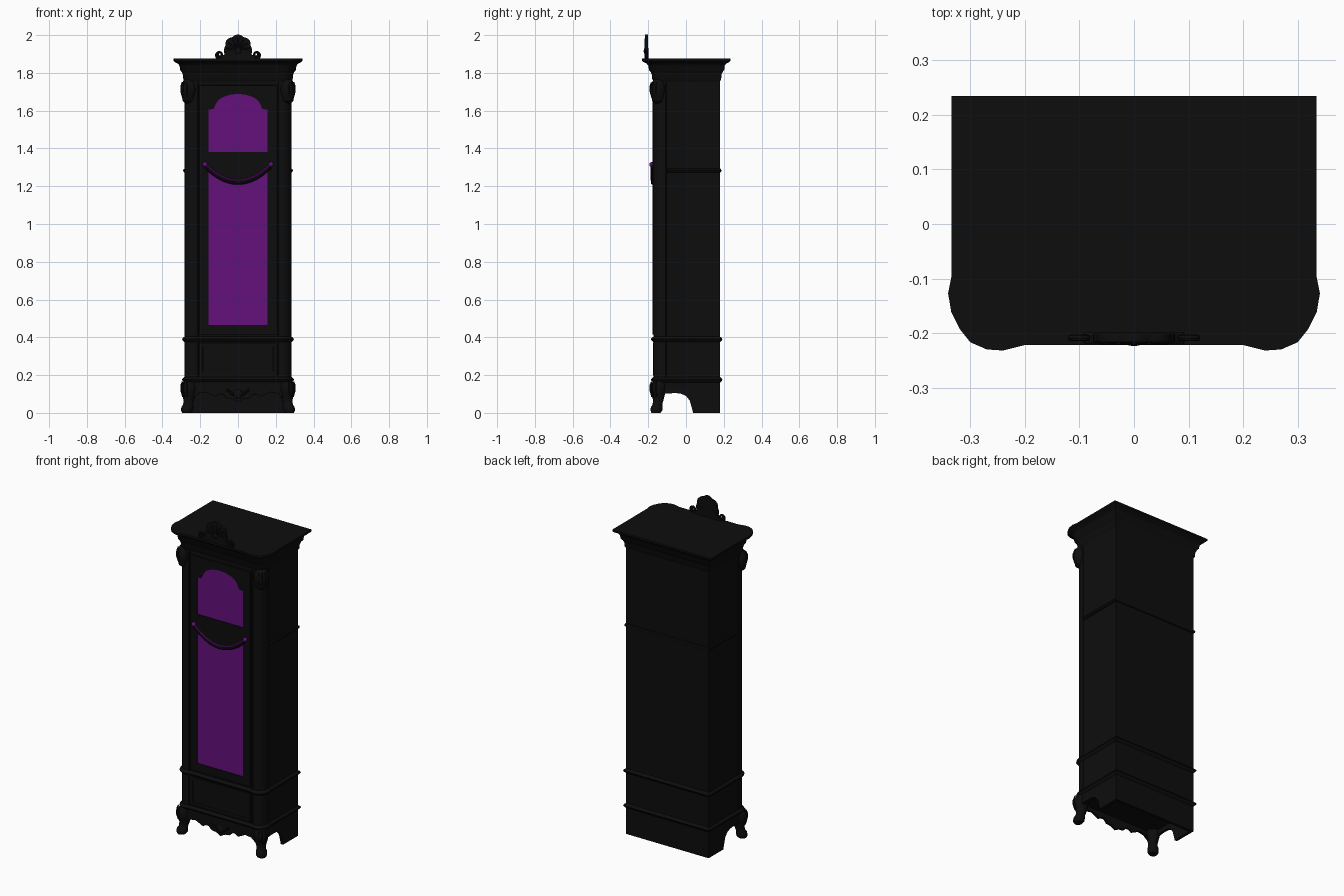
import bpy, bmesh, math
from mathutils import Vector

if "Cube" in bpy.data.objects:
    bpy.data.objects.remove(bpy.data.objects["Cube"])


def material(name, color):
    m = bpy.data.materials.new(name)
    m.use_nodes = True
    m.diffuse_color = color
    m.node_tree.nodes["Principled BSDF"].inputs["Base Color"].default_value = color
    return m


EBONY = material("ebony black", (0.004, 0.004, 0.004, 1))
PURPLE = material("purple glass", (0.13, 0.005, 0.2, 1))
parts = []


def add(name, data, mat):
    data.materials.append(mat)
    ob = bpy.data.objects.new(name, data)
    bpy.context.collection.objects.link(ob)
    parts.append(ob)
    return ob


def loft(name, rings, mat=EBONY):
    """Skin a stack of equal-length rings and cap both ends."""
    bm = bmesh.new()
    rows = [[bm.verts.new(p) for p in ring] for ring in rings]
    n = len(rows[0])
    for a, b in zip(rows, rows[1:]):
        for i in range(n):
            bm.faces.new((a[i], a[(i + 1) % n], b[(i + 1) % n], b[i]))
    bm.faces.new(rows[0])
    bm.faces.new(rows[-1])
    bmesh.ops.recalc_face_normals(bm, faces=bm.faces)
    me = bpy.data.meshes.new(name)
    bm.to_mesh(me)
    bm.free()
    return add(name, me, mat)


def plate(name, loops, at, half, mat=EBONY, side=False, bevel=0):
    """Upright plate from flat outlines; later loops become holes."""
    cu = bpy.data.curves.new(name, 'CURVE')
    cu.dimensions = '2D'
    cu.fill_mode = 'BOTH'
    cu.extrude = half - bevel
    cu.bevel_depth = bevel
    for loop in loops:
        sp = cu.splines.new('POLY')
        sp.points.add(len(loop) - 1)
        for p, (x, z) in zip(sp.points, loop):
            p.co = (x, z, 0, 1)
        sp.use_cyclic_u = True
    ob = add(name, cu, mat)
    ob.rotation_euler = (math.pi / 2, 0, math.pi / 2 if side else 0)
    ob.location = (at, 0, 0) if side else (0, at, 0)
    return ob


def tube(name, path, radius, mat=EBONY, closed=False):
    cu = bpy.data.curves.new(name, 'CURVE')
    cu.dimensions = '3D'
    cu.bevel_depth = radius
    cu.bevel_resolution = 2
    cu.use_fill_caps = True
    sp = cu.splines.new('POLY')
    sp.points.add(len(path) - 1)
    for p, co in zip(sp.points, path):
        p.co = (*co, 1)
    sp.use_cyclic_u = closed
    return add(name, cu, mat)


def ball(name, center, radius, mat=EBONY, squash=(1, 1, 1)):
    bm = bmesh.new()
    bmesh.ops.create_uvsphere(bm, u_segments=12, v_segments=8, radius=radius)
    bmesh.ops.scale(bm, vec=squash, verts=bm.verts)
    bmesh.ops.translate(bm, vec=center, verts=bm.verts)
    me = bpy.data.meshes.new(name)
    bm.to_mesh(me)
    bm.free()
    return add(name, me, mat)


def rect(w, z0, z1):
    return [(-w, z0), (w, z0), (w, z1), (-w, z1)]


def mirrored(half):
    return half + [(-x, z) for x, z in reversed(half) if x > 0]


CORNER = [(0, .125), (.006, .095), (0, .06), (-.015, .03),
          (-.035, .005), (-.065, -.008), (-.095, -.01), (-.135, 0)]


def outline(z, d):
    """Cabinet plan with bulging front corners, grown outward by d."""
    hx, front, back = .28 + d, -.167 - d, .18 + d
    k = .5 + .5 * d / .055
    half = [(hx, back)] + [(hx + k * x, front + k * y) for x, y in CORNER]
    return [(x, y, z) for x, y in half] + [(-x, y, z) for x, y in reversed(half)]


def circle(x, y, z, r, n=14):
    return [(x + r * math.cos(i * math.tau / n), y + r * math.sin(i * math.tau / n), z)
            for i in range(n)]


# Carcass, cornice and mouldings
loft("cabinet_body", [outline(.13, 0), outline(1.78, 0)])
loft("cornice", [outline(z, d) for z, d in (
    (1.755, 0), (1.765, .006), (1.79, .008), (1.805, .014), (1.815, .022),
    (1.838, .025), (1.848, .032), (1.858, .05), (1.863, .055), (1.875, .055))])
for name, z in (("waist_moulding", .39), ("base_moulding", .176)):
    loft(name, [outline(z + h, d) for h, d in (
        (-.016, 0), (-.008, .008), (0, .013), (.008, .008), (.014, 0))])
tube("upper_moulding", [(.28, -.1, 1.283), (.28, .18, 1.283),
                        (-.28, .18, 1.283), (-.28, -.1, 1.283)], .011)

# Plinth: back panel, arched side panels and scalloped apron
plate("back_plinth", [rect(.28, 0, .13)], .172, .008)
side_shape = [(.18, 0), (.18, .13), (-.13, .13), (-.13, .1), (-.06, .105), (-.03, .103),
              (0, .09), (.02, .065), (.03, .03), (.038, 0)]
for s in (1, -1):
    plate("side_plinth", [side_shape], s * .272, .008, side=True)
plate("apron", [mirrored([(0, .172), (.235, .172), (.235, .085), (.21, .105), (.17, .112),
                          (.14, .098), (.12, .088), (.1, .1), (.08, .1), (.06, .08),
                          (.03, .076), (0, .06)])], -.163, .008, bevel=.002)
ball("apron_shell", (0, -.172, .1), .025, squash=(1, .4, 1))
for s in (1, -1):
    tube("apron_leaf", [(s * x, -.172, z) for x, z in
                        ((.01, .09), (.03, .1), (.05, .118), (.06, .125))], .007)

# Cabriole legs and carved brackets on the corner posts
LEG = [(0, .272, .024), (.012, .27, .032), (.03, .268, .032), (.045, .264, .026),
       (.07, .26, .029), (.1, .26, .037), (.13, .261, .043), (.15, .258, .04), (.172, .25, .035)]
BRACKET = [(1.635, .26, .012), (1.65, .262, .03), (1.675, .262, .036), (1.7, .262, .043),
           (1.73, .262, .042), (1.75, .26, .034), (1.765, .255, .03)]
for s in (1, -1):
    for name, sections in (("front_leg", LEG), ("post_bracket", BRACKET)):
        loft(name, [circle(s * x, .113 - x, z, r) for z, x, r in sections])
    for zc, name in ((.13, "knee_leaf"), (1.715, "bracket_leaf")):
        for a in (-75, -45, -15):
            c, t = math.cos(math.radians(a)), math.sin(math.radians(a))
            tube(name, [(s * (.261 + r * c), -.149 + r * t, zc + h) for r, h in
                        ((.034, .035), (.042, .015), (.042, -.01), (.032, -.045))], .004)
    # Beads framing the corner posts
    tube("post_front_bead", [(s * .215, -.168, .19), (s * .215, -.168, 1.75)], .005)
    tube("post_side_bead", [(s * .28, -.108, .19), (s * .28, -.108, 1.75)], .004)


# Door with two window openings
def sag(x):
    return 1.225 + .088 * (x / .175) ** 2


N = 16
arch = [(.155, 1.38), (.155, 1.605), (.128, 1.61)]
arch += [(.122 * math.cos(a), 1.618 + .07 * math.sin(a))
         for a in (i * math.pi / 2 / 10 for i in range(1, 11))]
arch[-1] = (0, 1.688)
arch = mirrored(arch)
xs = [.155 - .31 * i / N for i in range(N + 1)]
lower = [(-.155, .465), (.155, .465)] + [(x, sag(x) - .012) for x in xs]
plate("door_frame", [rect(.205, .415, 1.735), arch, lower], -.169, .006)
plate("upper_glass", [arch], -.168, .003, PURPLE)
plate("lower_glass", [lower], -.168, .003, PURPLE)
tube("door_edge_bead", [(x, -.174, z) for x, z in rect(.203, .417, 1.733)], .003, closed=True)

# Swag across the door
xs = [.175 - .35 * i / 20 for i in range(21)]
tube("swag_rod", [(x, -.181, sag(x) + .005) for x in xs], .006, PURPLE)
tube("swag_band", [(x, -.177, sag(x) - .008) for x in xs], .009)
for s in (1, -1):
    ball("swag_knob", (s * .175, -.181, 1.315), .013, PURPLE)

# Lower drawer front with a raised border
plate("drawer_panel", [rect(.205, .2, .37)], -.168, .005)
plate("drawer_border", [rect(.205, .2, .37), rect(.188, .217, .353)], -.171, .005, bevel=.002)

# Crest: lobed shell, ribs and scrolls
shell = []
for i in range(37):
    a = -.35 + (math.pi + .7) * i / 36
    r = .065 + .008 * abs(math.cos(3.5 * (a - math.pi / 2)))
    shell.append((r * math.cos(a), 1.927 + r * math.sin(a)))
plate("crest_shell", [shell], -.209, .008, bevel=.003)
plate("crest_base", [mirrored([(0, 1.93), (.05, 1.92), (.07, 1.895), (.088, 1.885),
                               (.09, 1.87), (0, 1.87)])], -.209, .01, bevel=.003)
for i in range(7):
    a = math.pi * (i + .5) / 7
    d = Vector((math.cos(a), 0, math.sin(a)))
    base = Vector((0, -.216, 1.918))
    tube("crest_rib", [base + d * .015, base + d * .065], .005)
ball("crest_boss", (0, -.215, 1.915), .018, squash=(1, .5, 1))
for s in (1, -1):
    coil = []
    for i in range(22):
        a = -math.pi / 2 + i * .42
        r = .021 - .0008 * i
        coil.append((s * (.098 + r * math.cos(a)), -.209, 1.895 + r * math.sin(a)))
    tube("crest_scroll", [(s * .06, -.209, 1.878)] + coil, .006)

# Finish: turn curves into meshes and smooth the rounded parts
bpy.ops.object.select_all(action='DESELECT')
for ob in parts:
    ob.select_set(True)
bpy.context.view_layer.objects.active = parts[0]
bpy.ops.object.convert(target='MESH')
bpy.ops.object.shade_smooth_by_angle(angle=math.radians(35))
